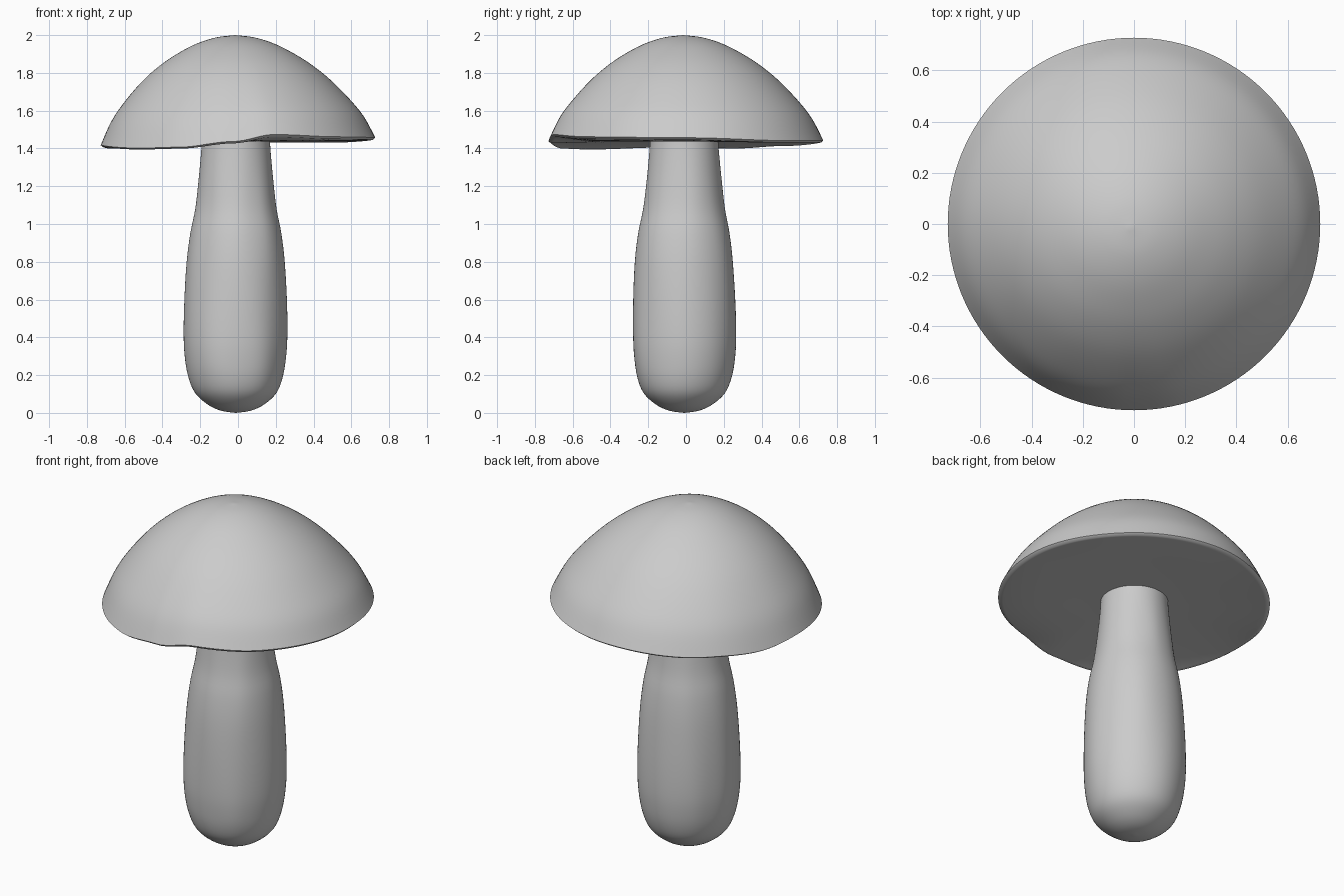
import bpy, bmesh, math
from mathutils import noise, Vector

if "Cube" in bpy.data.objects:
    bpy.data.objects.remove(bpy.data.objects["Cube"])

SEG = 128


def smooth_path(pts, steps, closed=False):
    """Catmull-Rom curve through 2D points."""
    n = len(pts)
    out = []
    for i in range(n - 1):
        p0, p1 = pts[max(i - 1, 0)], pts[i]
        p2, p3 = pts[i + 1], pts[min(i + 2, n - 1)]
        for s in range(steps):
            t = s / steps
            out.append([0.5 * (2 * b + (c - a) * t + (2 * a - 5 * b + 4 * c - d) * t * t
                               + (3 * b - a - 3 * c + d) * t ** 3)
                        for a, b, c, d in zip(p0, p1, p2, p3)])
    out.append(list(pts[-1]))
    return out


def lathe(name, profile, place, angle):
    """Spin a profile; place(r, z, a) returns the final vertex position."""
    bm = bmesh.new()
    rings = []
    for r, z in profile:
        if r < 1e-5:
            rings.append([bm.verts.new(place(0, z, 0))])
        else:
            rings.append([bm.verts.new(place(r, z, math.tau * i / SEG)) for i in range(SEG)])
    for lo, hi in zip(rings, rings[1:]):
        for i in range(SEG):
            j = (i + 1) % SEG
            quad = [lo[i % len(lo)], lo[j % len(lo)], hi[j % len(hi)], hi[i % len(hi)]]
            bm.faces.new(list(dict.fromkeys(quad)))
    bmesh.ops.recalc_face_normals(bm, faces=bm.faces)
    mesh = bpy.data.meshes.new(name)
    bm.to_mesh(mesh)
    bm.free()
    ob = bpy.data.objects.new(name, mesh)
    bpy.context.collection.objects.link(ob)
    bpy.ops.object.select_all(action='DESELECT')
    ob.select_set(True)
    bpy.context.view_layer.objects.active = ob
    bpy.ops.object.shade_smooth_by_angle(angle=math.radians(angle))
    return ob


# Cap: domed top, wavy rim, nearly flat underside
RIM = [(0, 1.455), (45, 1.44), (90, 1.44), (135, 1.42), (160, 1.405), (180, 1.415),
       (225, 1.40), (245, 1.405), (268, 1.435), (285, 1.472), (315, 1.46), (360, 1.455)]
RIM_R, RIM_Z = 0.727, 1.43


def rim_height(a):
    d = math.degrees(a)
    for (a0, z0), (a1, z1) in zip(RIM, RIM[1:]):
        if a0 <= d <= a1:
            t = (d - a0) / (a1 - a0)
            return z0 + (z1 - z0) * t * t * (3 - 2 * t)
    return RIM[0][1]


def place_cap(r, z, a):
    k = r / RIM_R
    z += (rim_height(a) - RIM_Z) * k ** 5
    shift = -0.015 * (1 - k * k)          # peak sits slightly off centre
    return (r * math.cos(a) + shift, r * math.sin(a) + shift, z)


top = smooth_path([(0, 2.0), (0.1, 1.988), (0.2, 1.957), (0.3, 1.907), (0.4, 1.842),
                   (0.5, 1.757), (0.6, 1.647), (0.67, 1.55), (0.727, 1.432)], 5)
under = smooth_path([(0.715, 1.422), (0.6, 1.428), (0.4, 1.436), (0.2, 1.44), (0, 1.44)], 5)
lathe("cap", top + under, place_cap, 50)

# Stem: bulbous base tapering to the neck, with soft lumps
def place_stem(r, z, a):
    p = Vector((math.cos(a) * 1.6, math.sin(a) * 1.6, z * 1.5))
    fade = min(1, z / 0.25) * max(0.0, min(1, (1.45 - z) / 0.3))
    r *= 1 + 0.025 * noise.noise(p) * fade
    return (r * math.cos(a) - 0.011, r * math.sin(a) - 0.01, z)


stem = smooth_path([(0, 0.0), (0.08, 0.012), (0.15, 0.045), (0.215, 0.105), (0.25, 0.19),
                    (0.268, 0.3), (0.274, 0.42), (0.271, 0.6), (0.26, 0.8), (0.242, 0.95),
                    (0.216, 1.08), (0.199, 1.22), (0.184, 1.38), (0.18, 1.45)], 4)
lathe("stem", stem, place_stem, 60)
